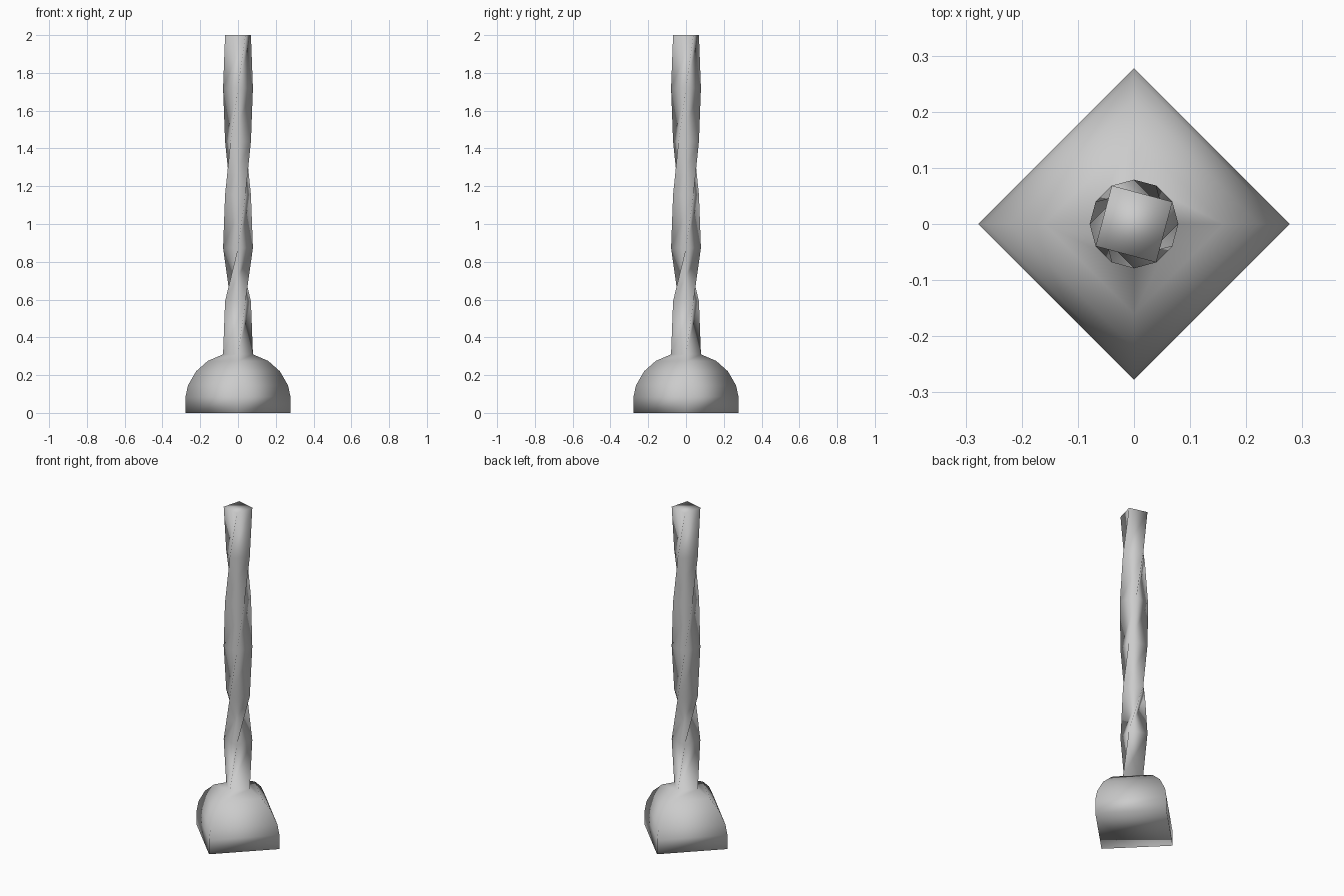
import bpy
import bmesh
from math import cos, sin, radians

if "Cube" in bpy.data.objects:
    bpy.data.objects.remove(bpy.data.objects["Cube"])

# (radius, height, twist in degrees) of each four-cornered section
base_profile = [(0.278, 0.0, 0), (0.278, 0.085, 0), (0.265, 0.145, 0),
                (0.222, 0.22, 0), (0.16, 0.275, 0)]
shaft_twist = [0, 30, 90, 120, 150, 180, 210]
shaft_start, shaft_end, shaft_radius = 0.31, 2.0, 0.079
step = (shaft_end - shaft_start) / (len(shaft_twist) - 1)
shaft_profile = [(shaft_radius, shaft_start + i * step, a)
                 for i, a in enumerate(shaft_twist)]


def add_section(bm, radius, z, twist):
    return [bm.verts.new((radius * cos(radians(90 * k + twist)),
                          radius * sin(radians(90 * k + twist)), z))
            for k in range(4)]


def loft(name, sections):
    bm = bmesh.new()
    rings = [add_section(bm, *s) for s in sections]
    for n, (low, high) in enumerate(zip(rings, rings[1:])):
        twisted = sections[n][2] != sections[n + 1][2]
        for k in range(4):
            a, b, c, d = low[k], low[(k + 1) % 4], high[(k + 1) % 4], high[k]
            if twisted:  # hollow diagonal gives the pinched twist
                bm.faces.new((a, b, c))
                bm.faces.new((a, c, d))
            else:
                bm.faces.new((a, b, c, d))
    # end caps
    bm.faces.new(rings[0][::-1])
    bm.faces.new(rings[-1])
    for f in bm.faces:
        f.smooth = True
    mesh = bpy.data.meshes.new(name)
    bm.to_mesh(mesh)
    bm.free()
    obj = bpy.data.objects.new(name, mesh)
    bpy.context.collection.objects.link(obj)
    return obj


# domed square foot flowing into a twisted square shaft
loft("twisted_post_with_domed_foot", base_profile + shaft_profile)
